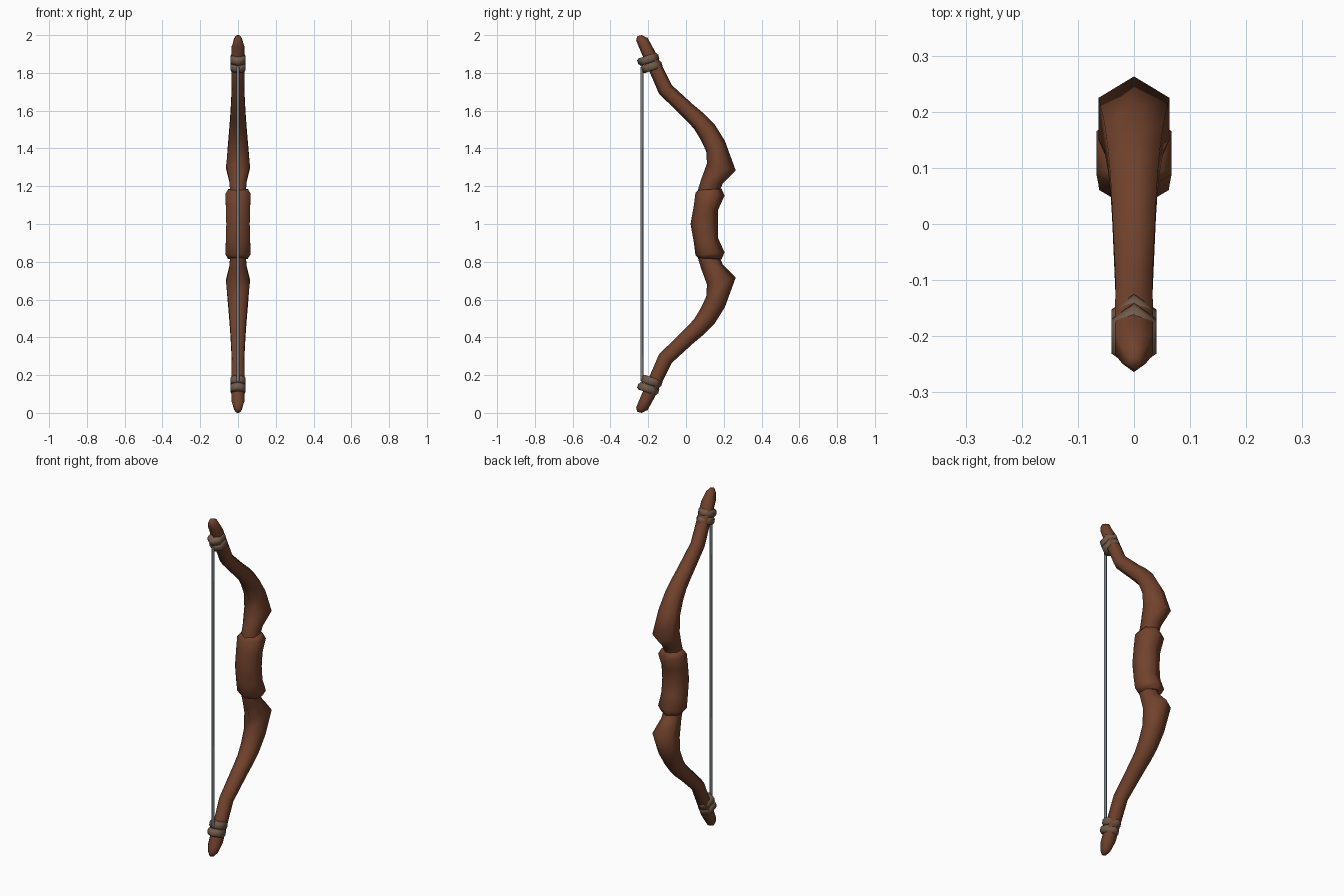
import bpy, bmesh, math
from mathutils import Vector

cube = bpy.data.objects.get("Cube")
if cube:
    bpy.data.objects.remove(cube, do_unlink=True)


def material(name, rgb):
    m = bpy.data.materials.new(name)
    m.use_nodes = True
    m.diffuse_color = (*rgb, 1)
    m.node_tree.nodes["Principled BSDF"].inputs["Base Color"].default_value = (*rgb, 1)
    return m


wood = material("brown wood", (0.168, 0.055, 0.026))
cord = material("tan cord", (0.17, 0.105, 0.07))
string_grey = material("grey string", (0.2, 0.22, 0.23))


def hexagon(front_y, front_z, back_y, back_z, width):
    """Six points, with one corner to the front and one to the back."""
    f, b = Vector((0, front_y, front_z)), Vector((0, back_y, back_z))
    mid, half = (f + b) / 2, (b - f) / 2
    side = Vector((width / math.sin(math.pi / 3), 0, 0))
    return [mid + half * math.cos(a) + side * math.sin(a)
            for a in (i * math.pi / 3 for i in range(6))]


def flip(row):
    fy, fz, by, bz, w = row
    return (fy, 2 - fz, by, 2 - bz, w)


def mirrored(rows):
    """Upper rows down to the middle, then their reflection."""
    return rows + [flip(r) for r in reversed(rows[:-1])]


def loft(name, rows, mat, angle=70):
    """Skin hexagonal rows and close both ends."""
    bm = bmesh.new()
    rings = [[bm.verts.new(p) for p in hexagon(*r)] for r in rows]
    for r1, r2 in zip(rings, rings[1:]):
        for i in range(6):
            j = (i + 1) % 6
            bm.faces.new((r1[i], r1[j], r2[j], r2[i]))
    bm.faces.new(rings[0])
    bm.faces.new(rings[-1])
    bmesh.ops.recalc_face_normals(bm, faces=bm.faces)
    mesh = bpy.data.meshes.new(name)
    bm.to_mesh(mesh)
    bm.free()
    mesh.materials.append(mat)
    obj = bpy.data.objects.new(name, mesh)
    bpy.context.collection.objects.link(obj)
    bpy.ops.object.select_all(action='DESELECT')
    obj.select_set(True)
    bpy.context.view_layer.objects.active = obj
    bpy.ops.object.shade_smooth_by_angle(angle=math.radians(angle))


# Curved limbs: front y, front z, back y, back z, half width
loft("bow_limbs", mirrored([
    (-.258, 1.994, -.234, 2.0, .01),
    (-.264, 1.972, -.203, 1.985, .021),
    (-.252, 1.942, -.172, 1.928, .034),
    (-.143, 1.69, -.075, 1.735, .033),
    (0, 1.55, .04, 1.63, .039),
    (.042, 1.505, .1, 1.58, .042),
    (.074, 1.453, .15, 1.53, .046),
    (.107, 1.385, .206, 1.44, .053),
    (.111, 1.32, .263, 1.284, .063),
    (.08, 1.236, .195, 1.215, .045),
    (.06, 1.17, .17, 1.16, .042),
    (.05, 1.0, .15, 1.0, .042),
]), wood)

# Grip sleeve with flared ends
loft("grip", mirrored([
    (.065, 1.18, .188, 1.187, .052),
    (.05, 1.165, .204, 1.15, .067),
    (.042, 1.1, .17, 1.075, .064),
    (.024, 1.0, .17, 1.0, .062),
]), wood)


def band(row):
    """A rounded cord coil: narrow, full, full, narrow along the limb."""
    fy, fz, by, bz, w = row
    rows = []
    for t, inset in ((-.021, .011), (-.01, 0), (.01, 0), (.021, .011)):
        dy, dz = .3 * t, -.95 * t
        rows.append((fy + inset + dy, fz + dz, by - inset + dy, bz + dz, w - inset / 2))
    return rows


# Cord wraps near both tips
coils = [band((-.256, 1.857, -.144, 1.887, .04)),
         band((-.238, 1.818, -.128, 1.848, .04))]
for n, rows in enumerate(coils, 1):
    loft(f"upper_wrap_{n}", rows, cord)
    loft(f"lower_wrap_{n}", [flip(r) for r in rows], cord)

# Bowstring
loft("bowstring", [(-.242, z, -.226, z, .007) for z in (.17, 1.83)], string_grey)
